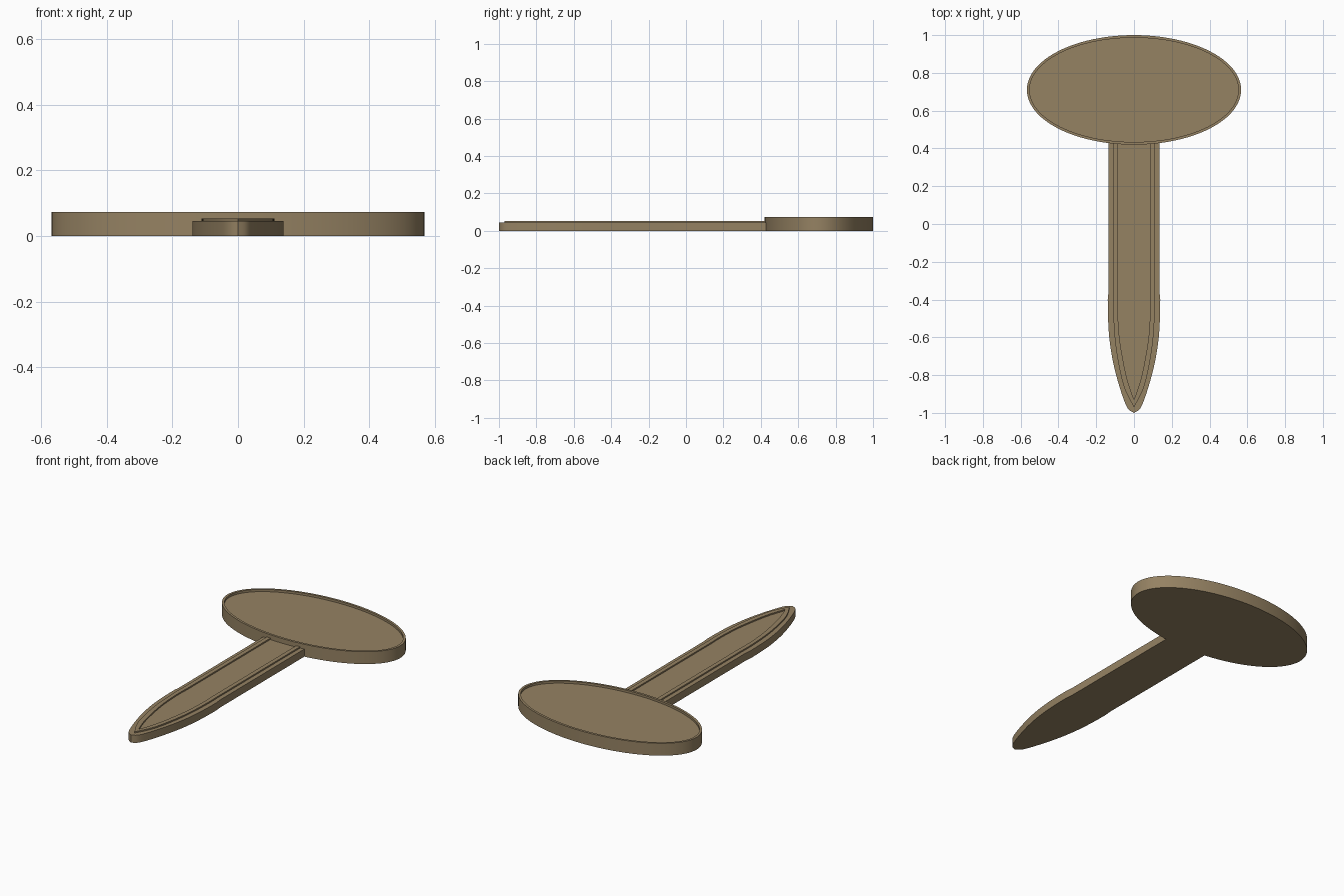
import bpy, bmesh, math

if "Cube" in bpy.data.objects:
    bpy.data.objects.remove(bpy.data.objects["Cube"])

bronze = bpy.data.materials.new("antique bronze")
bronze.diffuse_color = (0.30, 0.223, 0.124, 1)
bronze.use_nodes = True
bronze.node_tree.nodes["Principled BSDF"].inputs["Base Color"].default_value = bronze.diffuse_color


def finish(name, bm):
    bmesh.ops.recalc_face_normals(bm, faces=bm.faces)
    mesh = bpy.data.meshes.new(name)
    bm.to_mesh(mesh)
    bm.free()
    mesh.materials.append(bronze)
    obj = bpy.data.objects.new(name, mesh)
    bpy.context.collection.objects.link(obj)
    bpy.ops.object.select_all(action='DESELECT')
    obj.select_set(True)
    bpy.context.view_layer.objects.active = obj
    bpy.ops.object.shade_smooth_by_angle(angle=math.radians(35))
    return obj


def smooth_path(pts, steps=6):
    """Catmull-Rom interpolation through the given points."""
    p = [pts[0]] + pts + [pts[-1]]
    out = []
    for i in range(1, len(p) - 2):
        for s in range(steps):
            t = s / steps
            out.append(tuple(0.5 * (2 * b + (c - a) * t
                             + (2 * a - 5 * b + 4 * c - d) * t * t
                             + (3 * b - a - 3 * c + d) * t ** 3)
                             for a, b, c, d in zip(*p[i - 1:i + 3])))
    return out + [pts[-1]]


def mirrored(half):
    """Right half running to the tip, then back up the left side."""
    return half + [(-x, y) for x, y in reversed(half[:-1])]


def ellipse(rx, ry, cy, n=96):
    return [(rx * math.cos(2 * math.pi * i / n),
             cy + ry * math.sin(2 * math.pi * i / n)) for i in range(n)]


def loop(bm, pts, z):
    return [bm.verts.new((x, y, z)) for x, y in pts]


def bridge(bm, a, b, closed=True):
    n = len(a)
    for i in range(n if closed else n - 1):
        j = (i + 1) % n
        bm.faces.new((a[i], a[j], b[j], b[i]))


# Oval head: shallow tray with a thin raised lip
outer, inner = ellipse(0.567, 0.29, 0.71), ellipse(0.553, 0.276, 0.71)
bm = bmesh.new()
rings = [loop(bm, outer, 0), loop(bm, outer, 0.073),
         loop(bm, inner, 0.073), loop(bm, inner, 0.06)]
for a, b in zip(rings, rings[1:]):
    bridge(bm, a, b)
bm.faces.new(rings[0])
bm.faces.new(rings[-1])
finish("oval_head", bm)

# Long stem with a rounded tip
side = [(0.135, 0.45), (0.135, -0.36)] + smooth_path(
    [(0.139, -0.40), (0.138, -0.48), (0.131, -0.60), (0.113, -0.72),
     (0.086, -0.83), (0.054, -0.93), (0.03, -0.98), (0, -1.0)])
outline = mirrored(side)
bm = bmesh.new()
low, high = loop(bm, outline, 0), loop(bm, outline, 0.045)
bridge(bm, low, high)
bm.faces.new(low)
bm.faces.new(high)
finish("stem", bm)

# Raised border on the stem, meeting in a point
rim_out = mirrored([(0.109, 0.45)] + smooth_path(
    [(0.109, -0.36), (0.110, -0.45), (0.102, -0.60), (0.082, -0.74),
     (0.050, -0.87), (0, -0.97)]))
rim_in = mirrored([(0.084, 0.45)] + smooth_path(
    [(0.084, -0.36), (0.086, -0.45), (0.078, -0.59), (0.058, -0.72),
     (0.034, -0.83), (0, -0.93)]))
bm = bmesh.new()
rings = [loop(bm, rim_out, 0.04), loop(bm, rim_out, 0.053),
         loop(bm, rim_in, 0.053), loop(bm, rim_in, 0.04)]
for i in range(4):
    bridge(bm, rings[i], rings[(i + 1) % 4], closed=False)
for k in (0, -1):
    bm.faces.new([r[k] for r in rings])
finish("stem_border", bm)
